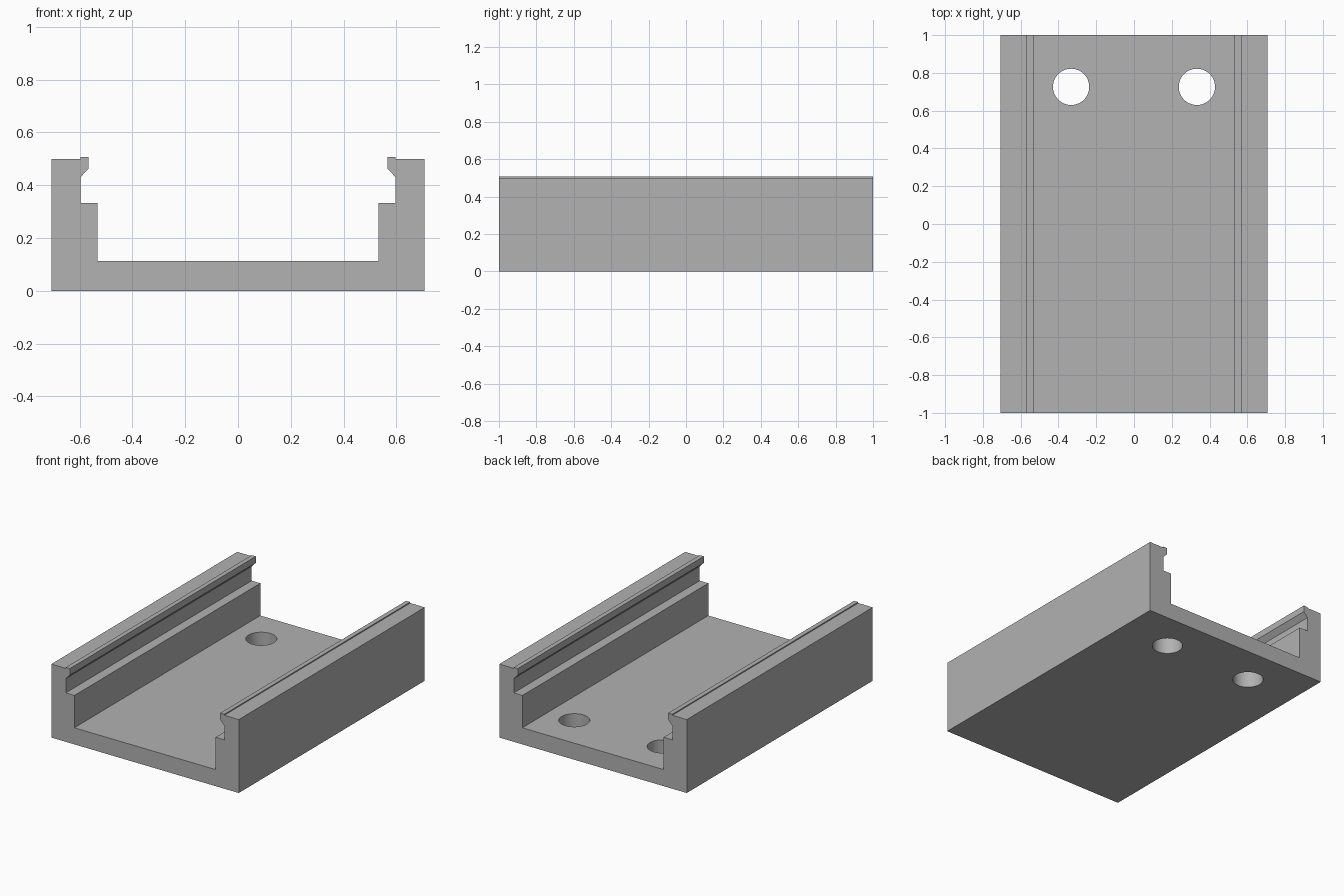
import bpy
import bmesh
import math

cube = bpy.data.objects.get("Cube")
if cube:
    bpy.data.objects.remove(cube, do_unlink=True)

GREY = (0.445, 0.445, 0.445, 1.0)
grey = bpy.data.materials.new("plain_grey")
grey.use_nodes = True
grey.diffuse_color = GREY
grey.node_tree.nodes["Principled BSDF"].inputs["Base Color"].default_value = GREY


def add_object(name, bm):
    mesh = bpy.data.meshes.new(name)
    bmesh.ops.recalc_face_normals(bm, faces=bm.faces)
    bm.to_mesh(mesh)
    bm.free()
    mesh.materials.append(grey)
    obj = bpy.data.objects.new(name, mesh)
    bpy.context.collection.objects.link(obj)
    return obj


# Channel: half of the cross-section (x, z), mirrored and extruded along y
half = [
    (0.706, 0.0), (0.706, 0.5),      # outer wall
    (0.597, 0.5), (0.597, 0.507),    # raised edge of the snap lip
    (0.566, 0.507), (0.566, 0.463),
    (0.597, 0.43), (0.597, 0.333),   # groove under the lip
    (0.532, 0.333), (0.532, 0.113),  # ledge and floor
]
profile = half + [(-x, z) for x, z in reversed(half)]

bm = bmesh.new()
front = bm.faces.new([bm.verts.new((x, -1, z)) for x, z in profile])
result = bmesh.ops.extrude_face_region(bm, geom=[front], use_keep_orig=True)
moved = [v for v in result["geom"] if isinstance(v, bmesh.types.BMVert)]
bmesh.ops.translate(bm, verts=moved, vec=(0, 2, 0))
channel = add_object("channel_body", bm)

# Two round mounting holes through the floor near the back
for side, sign in (("left", 1), ("right", -1)):
    bm = bmesh.new()
    bmesh.ops.create_cone(bm, cap_ends=True, segments=64,
                          radius1=0.096, radius2=0.096, depth=0.4)
    cutter = add_object(side + "_hole_cutter", bm)
    cutter.location = (sign * 0.333, 0.726, 0.05)
    cutter.hide_render = True
    cutter.hide_set(True)
    cut = channel.modifiers.new(side + "_hole", 'BOOLEAN')
    cut.operation = 'DIFFERENCE'
    cut.solver = 'EXACT'
    cut.object = cutter

# Apply the holes, then drop the cutters
bpy.context.view_layer.update()
for obj in bpy.context.selected_objects:
    obj.select_set(False)
bpy.context.view_layer.objects.active = channel
channel.select_set(True)
for name in [m.name for m in channel.modifiers]:
    bpy.ops.object.modifier_apply(modifier=name)
for side in ("left", "right"):
    bpy.data.objects.remove(bpy.data.objects[side + "_hole_cutter"], do_unlink=True)

bpy.ops.object.shade_smooth_by_angle(angle=math.radians(30))
